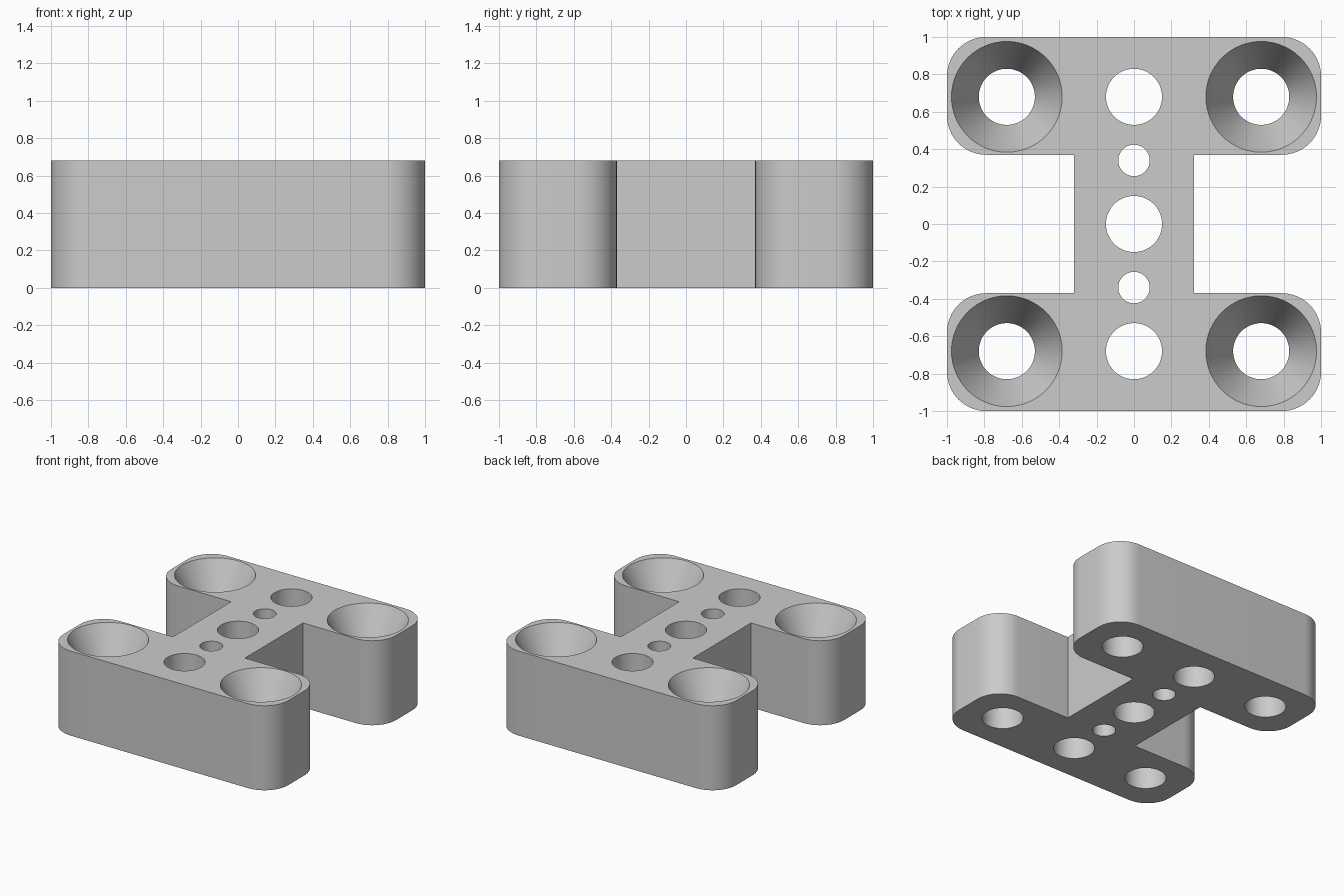
import bpy
import bmesh
from math import cos, sin, pi, radians

if "Cube" in bpy.data.objects:
    bpy.data.objects.remove(bpy.data.objects["Cube"], do_unlink=True)

HEIGHT = 0.68
FLANGE_IN = 0.37      # inner edge of each flange
WEB = 0.32            # half width of the web
CORNER = 0.21
PITCH = 0.68          # hole spacing
BORE, SMALL, SINK = 0.15, 0.084, 0.296
SINK_DEPTH = 0.3
OVER = 0.05           # how far cutters pass the faces

grey = bpy.data.materials.new("plain grey")
grey.use_nodes = True
colour = (0.6, 0.6, 0.6, 1)
grey.diffuse_color = colour
grey.node_tree.nodes["Principled BSDF"].inputs["Base Color"].default_value = colour


def make_object(name, bm):
    bmesh.ops.recalc_face_normals(bm, faces=bm.faces)
    mesh = bpy.data.meshes.new(name)
    bm.to_mesh(mesh)
    bm.free()
    mesh.materials.append(grey)
    obj = bpy.data.objects.new(name, mesh)
    bpy.context.collection.objects.link(obj)
    return obj


def arc(cx, cy, start, steps=16):
    """Quarter circle, counter-clockwise from the start angle."""
    return [(cx + CORNER * cos(start + pi / 2 * i / steps),
             cy + CORNER * sin(start + pi / 2 * i / steps)) for i in range(steps + 1)]


def add_lathe(bm, x, y, profile, sides=64):
    """Closed solid of revolution from (radius, z) pairs, bottom to top."""
    rings = [[bm.verts.new((x + r * cos(2 * pi * i / sides), y + r * sin(2 * pi * i / sides), z))
              for i in range(sides)] for r, z in profile]
    for low, high in zip(rings, rings[1:]):
        for i in range(sides):
            j = (i + 1) % sides
            bm.faces.new((low[i], low[j], high[j], high[i]))
    bm.faces.new(rings[0][::-1])
    bm.faces.new(rings[-1])


# I-shaped body: right half of the outline, then the same turned half a circle
half = [(WEB, -FLANGE_IN), (WEB, FLANGE_IN)]
half += arc(1 - CORNER, FLANGE_IN + CORNER, -pi / 2)
half += arc(1 - CORNER, 1 - CORNER, 0)
lower = [(x, -y) for x, y in reversed(half[2:])]
right = lower + half
outline = right + [(-x, -y) for x, y in right]
bm = bmesh.new()
base = bm.faces.new([bm.verts.new((x, y, 0)) for x, y in outline])
top = bmesh.ops.extrude_face_region(bm, geom=[base])["geom"]
bmesh.ops.translate(bm, vec=(0, 0, HEIGHT),
                    verts=[v for v in top if isinstance(v, bmesh.types.BMVert)])
body = make_object("mounting_block", bm)

# Cutters: straight holes along the web, countersunk holes in the corners
bm = bmesh.new()
for step in range(-2, 3):
    radius = SMALL if step % 2 else BORE
    add_lathe(bm, 0, step * PITCH / 2, [(radius, -OVER), (radius, HEIGHT + OVER)])
for sx in (-1, 1):
    for sy in (-1, 1):
        add_lathe(bm, sx * PITCH, sy * PITCH,
                  [(BORE, -OVER), (BORE, HEIGHT - SINK_DEPTH),
                   (SINK, HEIGHT), (SINK, HEIGHT + OVER)])
cutter = make_object("hole_cutters", bm)
cutter.hide_render = True

# Cut the holes and shade
cut = body.modifiers.new("holes", "BOOLEAN")
cut.operation = "DIFFERENCE"
cut.solver = "EXACT"
cut.object = cutter
bpy.ops.object.select_all(action="DESELECT")
body.select_set(True)
bpy.context.view_layer.objects.active = body
bpy.ops.object.modifier_apply(modifier=cut.name)
bpy.data.objects.remove(cutter, do_unlink=True)
bpy.ops.object.shade_smooth_by_angle(angle=radians(20))
